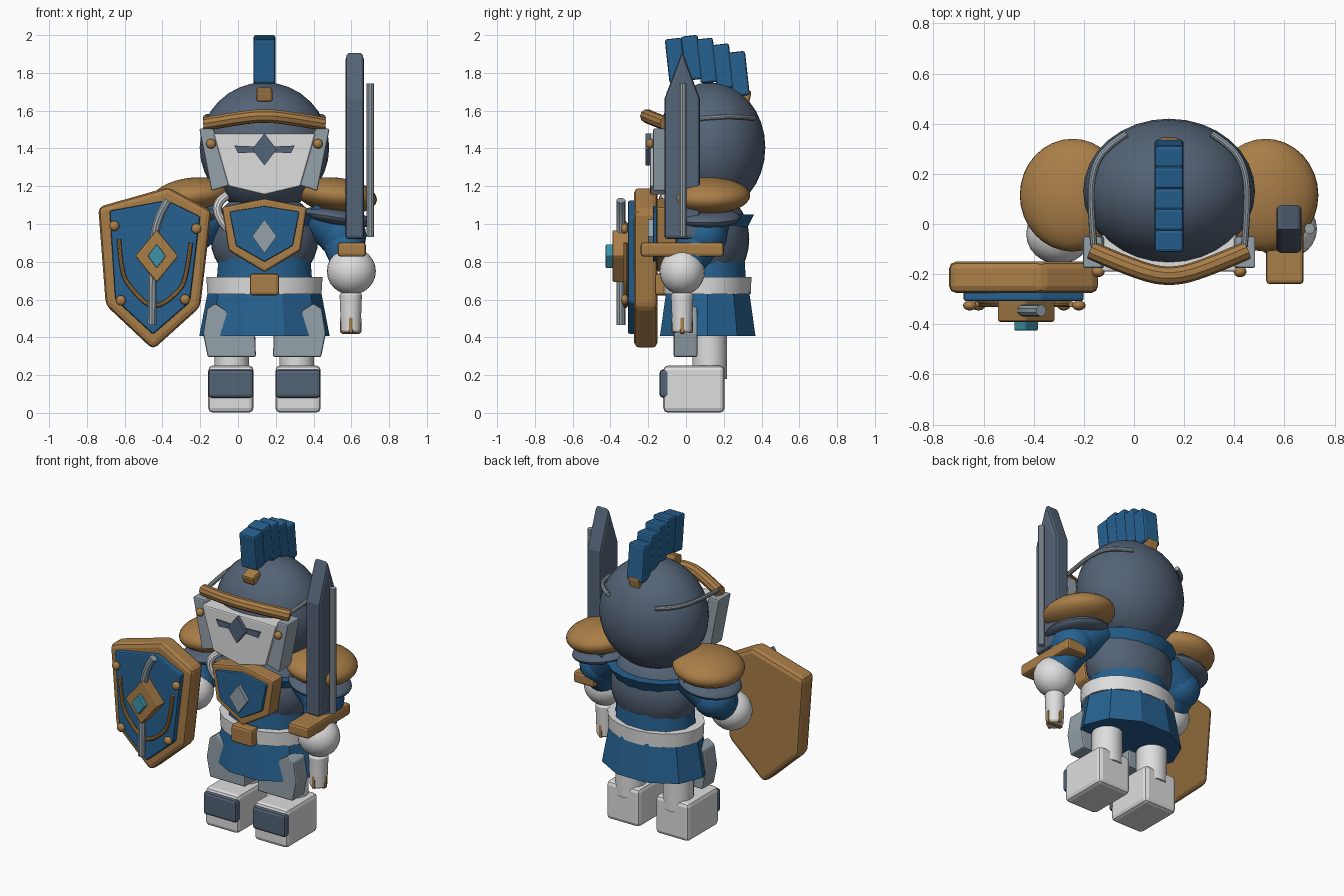
import bpy, math
from mathutils import Vector

if "Cube" in bpy.data.objects:
    bpy.data.objects.remove(bpy.data.objects["Cube"])

CX = 0.14  # body centre line


def material(name, rgb):
    m = bpy.data.materials.new(name)
    lin = [(c / 255 / 12.92) if c < 11 else ((c / 255 + 0.055) / 1.055) ** 2.4 for c in rgb]
    m.diffuse_color = (*lin, 1)
    m.use_nodes = True
    m.node_tree.nodes["Principled BSDF"].inputs["Base Color"].default_value = m.diffuse_color
    return m


BLUE = material("royal_blue", (38, 97, 144))
SLATE = material("slate_steel", (84, 99, 118))
GOLD = material("old_gold", (170, 126, 72))
WHITE = material("off_white", (222, 222, 222))
SILVER = material("pale_steel", (148, 161, 170))
TEAL = material("teal_gem", (62, 148, 170))


def finish(ob, name, mat, bevel=0, smooth=True):
    ob.name = name
    ob.data.materials.clear()
    ob.data.materials.append(mat)
    bpy.ops.object.select_all(action='DESELECT')
    ob.select_set(True)
    bpy.context.view_layer.objects.active = ob
    if smooth:
        bpy.ops.object.shade_smooth_by_angle(angle=math.radians(35))
    if bevel:
        b = ob.modifiers.new("bevel", 'BEVEL')
        b.width, b.segments, b.limit_method = bevel, 2, 'ANGLE'
    return ob


def box(name, mat, c, size, bevel=0.015, rot=(0, 0, 0)):
    bpy.ops.mesh.primitive_cube_add(size=1, location=c, rotation=rot)
    ob = bpy.context.object
    ob.scale = size
    bpy.ops.object.transform_apply(location=False, rotation=False, scale=True)
    return finish(ob, name, mat, bevel, False)


def ball(name, mat, c, r, rot=(0, 0, 0), seg=32):
    bpy.ops.mesh.primitive_uv_sphere_add(segments=seg, ring_count=seg // 2, radius=1, location=c, rotation=rot)
    ob = bpy.context.object
    ob.scale = r
    bpy.ops.object.transform_apply(location=False, rotation=False, scale=True)
    return finish(ob, name, mat)


def frustum(name, mat, c, r1, r2, h, squash=1, verts=24, smooth=True, bevel=0):
    bpy.ops.mesh.primitive_cone_add(vertices=verts, radius1=r1, radius2=r2, depth=h, location=c,
                                    rotation=(0, 0, math.pi / verts))
    ob = bpy.context.object
    bpy.ops.object.transform_apply(location=False, rotation=True, scale=False)
    ob.scale = (1, squash, 1)
    return finish(ob, name, mat, bevel, smooth)


def limb(name, mat, a, b, ra, rb):
    a, b = Vector(a), Vector(b)
    bpy.ops.mesh.primitive_cone_add(vertices=20, radius1=ra, radius2=rb, depth=(b - a).length, location=(a + b) / 2)
    ob = bpy.context.object
    ob.rotation_euler = (b - a).to_track_quat('Z', 'Y').to_euler()
    return finish(ob, name, mat)


def plate(name, mat, pts, lo, hi, bevel=0, axis='y'):
    """Polygon extruded along y (points are x, z) or along x (points are y, z)."""
    n = len(pts)
    put = (lambda p, d: (p[0], d, p[1])) if axis == 'y' else (lambda p, d: (d, p[0], p[1]))
    verts = [put(p, d) for d in (lo, hi) for p in pts]
    faces = [list(range(n)), list(range(n, 2 * n))[::-1]]
    faces += [[i, i + n, (i + 1) % n + n, (i + 1) % n] for i in range(n)]
    me = bpy.data.meshes.new(name)
    me.from_pydata(verts, [], faces)
    ob = bpy.data.objects.new(name, me)
    bpy.context.collection.objects.link(ob)
    bpy.context.view_layer.objects.active = ob
    ob.select_set(True)
    bpy.ops.object.mode_set(mode='EDIT')
    bpy.ops.mesh.select_all(action='SELECT')
    bpy.ops.mesh.normals_make_consistent(inside=False)
    bpy.ops.object.mode_set(mode='OBJECT')
    return finish(ob, name, mat, bevel, False)


def tube(name, mat, pts, r, kind='NURBS'):
    cu = bpy.data.curves.new(name, 'CURVE')
    cu.dimensions, cu.bevel_depth, cu.bevel_resolution, cu.use_fill_caps = '3D', r, 3, True
    sp = cu.splines.new(kind)
    sp.points.add(len(pts) - 1)
    for p, co in zip(sp.points, pts):
        p.co = (*co, 1)
    if kind == 'NURBS':
        sp.use_endpoint_u, sp.order_u, sp.resolution_u = True, 3, 6
    ob = bpy.data.objects.new(name, cu)
    bpy.context.collection.objects.link(ob)
    bpy.ops.object.select_all(action='DESELECT')
    ob.select_set(True)
    bpy.context.view_layer.objects.active = ob
    bpy.ops.object.convert(target='MESH')
    return finish(bpy.context.object, name, mat)


def diamond(x, z, w, h):
    return [(x - w, z), (x, z + h), (x + w, z), (x, z - h)]


def symmetric(half):
    """Closed outline from right-half points listed top to bottom, in offsets from the centre line."""
    return [(CX + x, z) for x, z in half] + [(CX - x, z) for x, z in reversed(half) if x > 0]


# Helmet with crest, brow and face plate
ball("helmet", SLATE, (CX, 0.13, 1.405), (0.343, 0.29, 0.345))
for i, (y, z) in enumerate([(-0.055, 1.865), (0.03, 1.88), (0.11, 1.865), (0.195, 1.835), (0.28, 1.795)]):
    box(f"crest_segment_{i}", BLUE, (CX, y, z), (0.115, 0.09, 0.235), 0.012, (0.11, 0, 0))
box("crest_front_clasp", GOLD, (CX, -0.06, 1.685), (0.085, 0.08, 0.06), 0.012, (0.3, 0, 0))
box("crest_back_clasp", GOLD, (CX, 0.315, 1.67), (0.08, 0.05, 0.08), 0.012, (-0.2, 0, 0))
tube("brow_bar", GOLD, [(CX - 0.31, -0.105, 1.53), (CX - 0.14, -0.18, 1.56), (CX, -0.215, 1.575),
                        (CX + 0.14, -0.18, 1.56), (CX + 0.31, -0.105, 1.53)], 0.037)
plate("face_plate", WHITE, symmetric([(0.27, 1.48), (0.19, 1.2), (0, 1.155)]), -0.19, -0.04, 0.008)
plate("eye_diamond", SLATE, diamond(CX, 1.395, 0.065, 0.085), -0.215, -0.18)
for s, side in ((-1, "left"), (1, "right")):
    X = lambda d: CX + s * d
    plate(f"eye_slit_{side}", SLATE, [(X(0.04), 1.41), (X(0.16), 1.415), (X(0.14), 1.375), (X(0.04), 1.38)],
          -0.199, -0.18)
    plate(f"cheek_guard_{side}", SILVER, [(X(0.345), 1.505), (X(0.27), 1.505), (X(0.15), 1.215), (X(0.28), 1.175)],
          -0.175, -0.05, 0.008)
    ball(f"cheek_rivet_{side}", GOLD, (X(0.283), -0.19, 1.425), (0.026, 0.022, 0.026), seg=16)
    tube(f"helmet_band_{side}", SILVER, [(X(0.3), -0.09, 1.54), (X(0.315), 0.08, 1.56), (X(0.305), 0.22, 1.57),
                                         (X(0.25), 0.31, 1.565), (X(0.17), 0.36, 1.56)], 0.014)
tube("chin_strap", WHITE, [(-0.06, -0.11, 1.15), (-0.11, -0.13, 1.12), (-0.11, -0.13, 1.04), (-0.06, -0.12, 0.98)], 0.024)

# Torso, belt and skirt
ball("chest", SLATE, (CX, 0.12, 0.92), (0.285, 0.215, 0.26))
frustum("collar", BLUE, (CX, 0.12, 0.995), 0.235, 0.305, 0.11, 0.8, 16)
frustum("waist", BLUE, (CX, 0.115, 0.75), 0.265, 0.25, 0.2, 0.8, 12)
frustum("belt", WHITE, (CX, 0.11, 0.675), 0.305, 0.31, 0.09, 0.77, 24)
frustum("skirt", BLUE, (CX, 0.115, 0.525), 0.345, 0.3, 0.235, 0.77, 10, False)
box("belt_buckle", GOLD, (CX, -0.13, 0.68), (0.155, 0.07, 0.115))

# Chest emblem
plate("emblem_rim", GOLD, symmetric([(0, 1.135), (0.225, 1.09), (0.19, 0.86), (0, 0.745)]), -0.155, -0.05, 0.012)
plate("emblem_field", BLUE, symmetric([(0, 1.095), (0.185, 1.065), (0.15, 0.885), (0, 0.8)]), -0.175, -0.13, 0.006)
plate("emblem_diamond", SILVER, diamond(CX, 0.935, 0.065, 0.09), -0.2, -0.16)

# Legs, thigh guards, shoulders and arms
hands = {-1: (-0.3, -0.04, 0.82), 1: (0.6, -0.02, 0.75)}
for s, side in ((-1, "left"), (1, "right")):
    X = lambda d: CX + s * d
    frustum(f"leg_{side}", WHITE, (X(0.172), 0.125, 0.35), 0.092, 0.092, 0.34)
    box(f"foot_{side}", WHITE, (X(0.178), 0.042, 0.126), (0.24, 0.325, 0.25), 0.025)
    box(f"toe_cap_{side}", SLATE, (X(0.178), -0.11, 0.155), (0.24, 0.06, 0.15), 0.018)
    plate(f"thigh_guard_{side}", SILVER, [(X(0.045), 0.295), (X(0.3), 0.295), (X(0.325), 0.42), (X(0.305), 0.55),
                                          (X(0.26), 0.58), (X(0.05), 0.44)], -0.065, 0.06, 0.01)
    ball(f"pauldron_{side}", GOLD, (X(0.385), 0.115, 1.15), (0.212, 0.225, 0.095), (0, s * 0.12, 0))
    ball(f"shoulder_plate_{side}", SLATE, (X(0.385), 0.1, 1.035), (0.19, 0.19, 0.05), (0, s * 0.15, 0))
    h = hands[s]
    elbow = (X(0.41), 0.09, 0.94)
    limb(f"upper_arm_{side}", BLUE, (X(0.27), 0.12, 1.07), elbow, 0.13, 0.12)
    ball(f"elbow_{side}", BLUE, elbow, (0.13, 0.13, 0.12), seg=20)
    limb(f"forearm_{side}", BLUE, elbow, h, 0.12, 0.085)
    ball(f"hand_{side}", WHITE, h, (0.13, 0.12, 0.125), seg=24)

# Sword
plate("blade", SLATE, [(-0.115, 0.92), (0.075, 0.92), (0.075, 1.66), (-0.02, 1.915), (-0.115, 1.66)],
      0.568, 0.668, 0.018, 'x')
tube("blade_rod", SILVER, [(0.7, -0.018, 0.93), (0.7, -0.018, 1.745)], 0.021, 'POLY')
box("crossguard", GOLD, (0.602, -0.02, 0.865), (0.15, 0.44, 0.075))
frustum("sword_grip", WHITE, (0.597, -0.02, 0.53), 0.052, 0.06, 0.21, bevel=0.012)
for i, (dx, dy) in enumerate([(1, 0), (-1, 0), (0, 1), (0, -1)]):
    box(f"pommel_prong_{i}", GOLD, (0.597 + 0.045 * dx, -0.02 + 0.045 * dy, 0.465), (0.022, 0.022, 0.085), 0.006)
box("pommel_cross", GOLD, (0.597, -0.02, 0.428), (0.1, 0.025, 0.02), 0.006)

# Shield
plate("shield_rim", GOLD, [(-0.74, 1.09), (-0.37, 1.195), (-0.14, 1.07), (-0.2, 0.56), (-0.45, 0.335), (-0.7, 0.57)],
      -0.275, -0.15, 0.028)
plate("shield_field", BLUE, [(-0.68, 1.07), (-0.375, 1.125), (-0.2, 1.04), (-0.255, 0.585), (-0.45, 0.415), (-0.65, 0.6)],
      -0.308, -0.26, 0.01)
tube("shield_spine", SILVER, [(-0.37, -0.345, 1.125), (-0.42, -0.345, 1.05), (-0.45, -0.345, 0.9),
                              (-0.455, -0.345, 0.65), (-0.455, -0.345, 0.465)], 0.024)
tube("shield_garland", GOLD, [(-0.63, -0.32, 0.92), (-0.62, -0.32, 0.75), (-0.57, -0.32, 0.66), (-0.45, -0.32, 0.54),
                              (-0.31, -0.32, 0.64), (-0.27, -0.32, 0.73), (-0.25, -0.32, 0.9)], 0.012)
for i, (x, z) in enumerate([(-0.655, 0.99), (-0.22, 0.975), (-0.62, 0.595), (-0.28, 0.6)]):
    ball(f"shield_rivet_{i}", GOLD, (x, -0.325, z), (0.027, 0.02, 0.027), seg=16)
plate("shield_boss", GOLD, diamond(-0.43, 0.83, 0.115, 0.14), -0.39, -0.3, 0.008)
plate("shield_gem", TEAL, diamond(-0.43, 0.83, 0.048, 0.065), -0.425, -0.38, 0.005)
